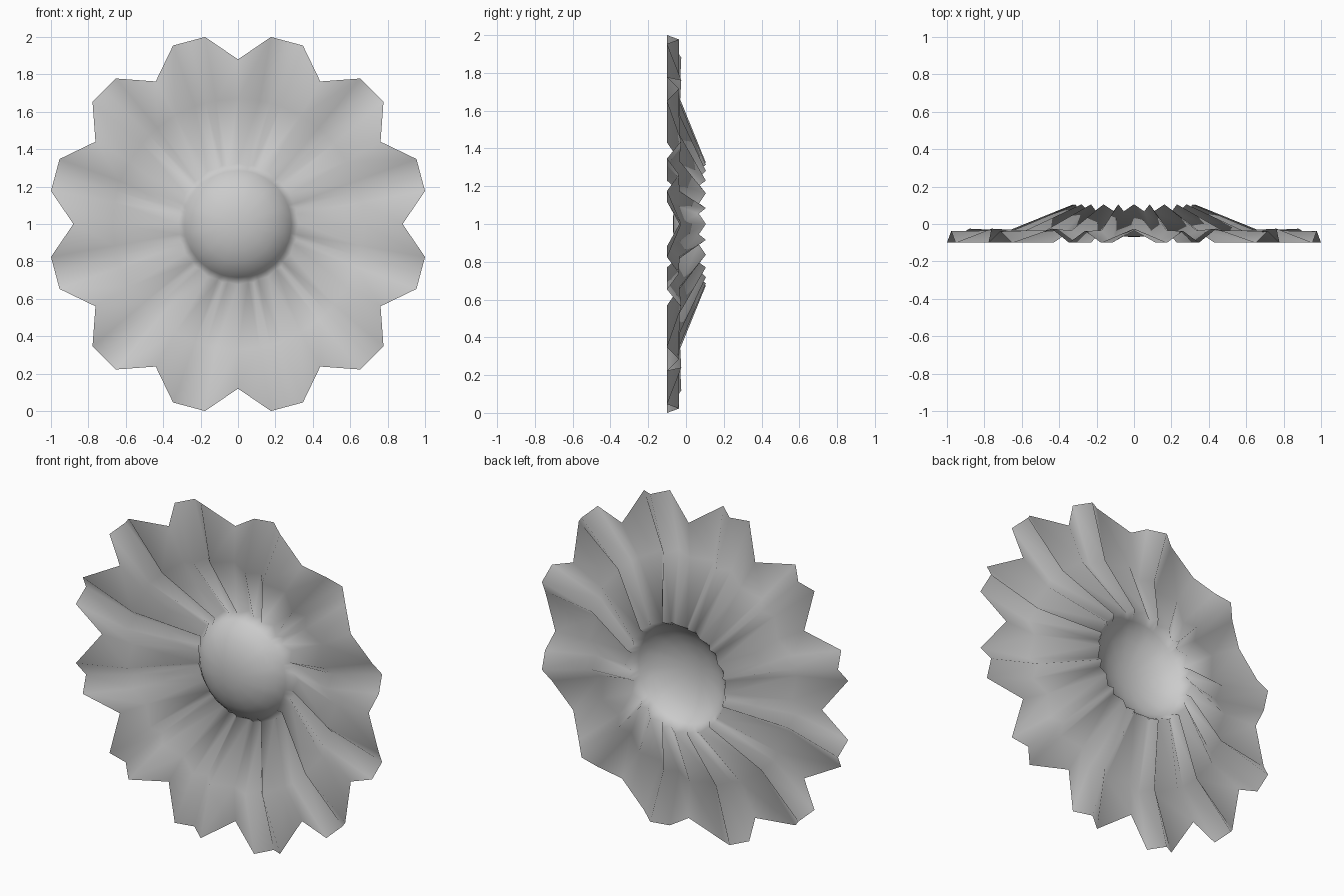
import bpy, bmesh, math

if "Cube" in bpy.data.objects:
    bpy.data.objects.remove(bpy.data.objects["Cube"])

PETALS = 12
# per petal: notch, fold, middle crease, fold (angles in degrees)
STEPS = [(0, "notch"), (10, "fold"), (15, "mid"), (20, "fold")]

# petal rings, inner to outer: (radius, y) for each kind of crease
PETAL_RINGS = [
    {"notch": (0.325, 0.105), "fold": (0.315, 0.068), "mid": (0.325, 0.105)},
    {"notch": (0.67, -0.035), "fold": (0.67, -0.10), "mid": (0.67, -0.035)},
    {"notch": (0.88, -0.025), "fold": (1.0154, -0.10), "mid": (1.0115, -0.037)},
]
# domed flower centre, (radius, y)
DOME = [(0.07, -0.066), (0.14, -0.052), (0.20, -0.028), (0.25, 0.003), (0.285, 0.04)]

bm = bmesh.new()


def ring(profile):
    verts = []
    for p in range(PETALS):
        for deg, kind in STEPS:
            a = math.radians(p * 30 + deg)
            r, y = profile[kind]
            verts.append(bm.verts.new((r * math.sin(a), y, 1 + r * math.cos(a))))
    return verts


# centre dome rings followed by the folded petal rings
rings = [ring({k: p for k in ("notch", "fold", "mid")}) for p in DOME]
rings += [ring(p) for p in PETAL_RINGS]
apex = bm.verts.new((0, -0.07, 1))
n = len(rings[0])
for i in range(n):
    j = (i + 1) % n
    bm.faces.new((apex, rings[0][i], rings[0][j]))
    for a, b in zip(rings, rings[1:]):
        bm.faces.new((a[i], b[i], b[j], a[j]))
for f in bm.faces:
    f.smooth = True
bm.normal_update()
if apex.normal.y > 0:
    bmesh.ops.reverse_faces(bm, faces=bm.faces[:])

mesh = bpy.data.meshes.new("flower_head")
bm.to_mesh(mesh)
bm.free()
flower = bpy.data.objects.new("flower_head", mesh)
bpy.context.collection.objects.link(flower)
